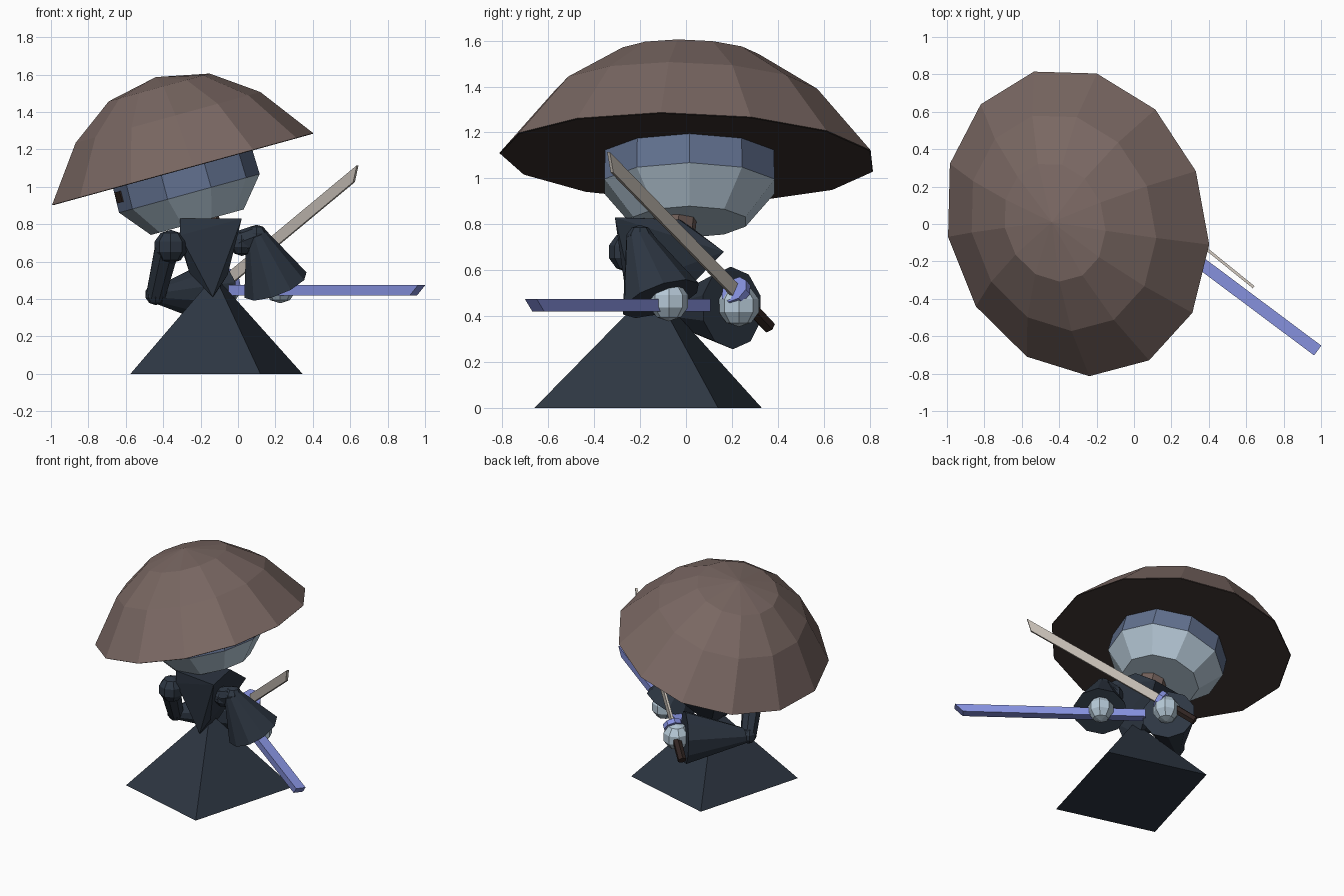
import bpy, bmesh, math
from mathutils import Vector, Matrix

if "Cube" in bpy.data.objects:
    bpy.data.objects.remove(bpy.data.objects["Cube"])


def material(name, r, g, b):
    lin = [((c / 255 + 0.055) / 1.055) ** 2.4 for c in (r, g, b)]
    m = bpy.data.materials.new(name)
    m.diffuse_color = (*lin, 1)
    m.use_nodes = True
    m.node_tree.nodes["Principled BSDF"].inputs["Base Color"].default_value = m.diffuse_color
    return m


STRAW = material("straw brown", 121, 103, 98)
LINING = material("dark hat lining", 60, 50, 48)
ROBE = material("dark navy cloth", 45, 54, 66)
SKIN = material("pale blue grey", 182, 201, 215)
BAND = material("slate blue", 97, 112, 142)
STEEL = material("warm steel", 195, 187, 178)
VIOLET = material("violet lacquer", 134, 145, 222)
WRAP = material("dark brown wrap", 48, 36, 33)
NECK = material("neck brown", 112, 94, 88)


def finish(name, bm, *mats):
    bmesh.ops.recalc_face_normals(bm, faces=bm.faces)
    me = bpy.data.meshes.new(name)
    bm.to_mesh(me)
    bm.free()
    ob = bpy.data.objects.new(name, me)
    for m in mats:
        me.materials.append(m)
    bpy.context.collection.objects.link(ob)
    return ob


def loft(name, centre, a, b, n, sides, rings, mats, split=99, apex=None):
    """Stack (height, scale) rings along n; faces from ring `split` up get the second colour."""
    bm = bmesh.new()
    loops = []
    for h, s in rings:
        loops.append([bm.verts.new(centre + n * h + s * (a * math.cos(t) + b * math.sin(t)))
                      for t in (2 * math.pi * k / sides for k in range(sides))])
    bm.faces.new(loops[0])
    for i, (lo, hi) in enumerate(zip(loops, loops[1:])):
        for k in range(sides):
            j = (k + 1) % sides
            f = bm.faces.new((lo[k], lo[j], hi[j], hi[k]))
            f.material_index = int(i >= split)
    top = loops[-1]
    if apex:
        tip = bm.verts.new(centre + n * apex)
        for k in range(sides):
            f = bm.faces.new((top[k], top[(k + 1) % sides], tip))
            f.material_index = int(split < 99)
    else:
        bm.faces.new(top).material_index = int(split < 99)
    return finish(name, bm, *mats)


def tube(name, p, q, r1, r2, sides, mat):
    p, q = Vector(p), Vector(q)
    d = q - p
    mtx = Matrix.Translation((p + q) / 2) @ d.to_track_quat('Z', 'Y').to_matrix().to_4x4()
    bm = bmesh.new()
    bmesh.ops.create_cone(bm, cap_ends=True, segments=sides, radius1=r1, radius2=r2,
                          depth=d.length, matrix=mtx)
    return finish(name, bm, mat)


def ball(name, p, r, mat, segs=8, rings=5):
    bm = bmesh.new()
    bmesh.ops.create_uvsphere(bm, u_segments=segs, v_segments=rings, radius=r,
                              matrix=Matrix.Translation(p))
    return finish(name, bm, mat)


def hull(name, points, mat):
    bm = bmesh.new()
    for p in points:
        bm.verts.new(p)
    bmesh.ops.convex_hull(bm, input=bm.verts)
    return finish(name, bm, mat)


def bar(name, p, q, width, height, slant, mat):
    """Straight bar on edge, its far end cut at a slant."""
    p, q = Vector(p), Vector(q)
    d = (q - p).normalized()
    side = d.cross(Vector((0, 0, 1))).normalized()
    up = side.cross(d)
    pts = []
    for sx in (-1, 1):
        for sz in (-1, 1):
            off = side * sx * width / 2 + up * sz * height / 2
            pts += [p + off, q + off + d * sz * slant / 2]
    return hull(name, pts, mat)


# Tilted hat and head share one axis; the first hat ring is the lining's edge
up = Vector((-0.265, 0, 0.964))
along = Vector((0.964, 0, 0.265))
head = Vector((-0.26, 0.015, 0.965))
loft("hat", Vector((-0.303, 0.01, 1.09)), Vector((0.706, -0.12, 0.194)),
     Vector((0.02, 0.815, 0.006)), up, 13,
     [(0, 0.995), (0.003, 1), (0.29, 0.707), (0.457, 0.386)], [LINING, STRAW],
     split=1, apex=0.515)
loft("head", head, along * 0.39, Vector((0, 0.39, 0)), up, 10,
     [(-0.16, 0.66), (0, 1), (0.145, 0.99)], [SKIN, BAND], split=1)
tube("neck", (-0.17, -0.07, 0.66), (-0.2, -0.05, 0.84), 0.1, 0.1, 8, NECK)

# Eyes: thin plates on the two band facets under the lowest side of the brim
for label, sgn in (("left", 1), ("right", -1)):
    v0 = -along * 0.39
    v1 = 0.39 * (-along * math.cos(math.pi / 5) + Vector((0, -sgn * math.sin(math.pi / 5), 0)))
    out = (v0 + v1).normalized()
    hull(label + "_eye", [head + v0.lerp(v1, t) + up * h + out * o
                          for t in (0.12, 0.5) for h in (0.05, 0.11) for o in (-0.004, 0.005)],
         WRAP)

# Robe: four-sided skirt and inverted torso
c, u, v = Vector((-0.115, -0.165, 0)), Vector((0.46, 0.305, 0)), Vector((0.235, -0.495, 0))
hull("skirt", [c + u, c - u, c + v, c - v, Vector((-0.125, -0.145, 0.525))], ROBE)
hull("torso", [(-0.31, -0.27, 0.83), (0.02, -0.31, 0.83), (-0.31, -0.27, 0.74),
               (-0.05, 0.165, 0.68), (-0.31, 0.1, 0.70), (-0.2, -0.02, 0.82),
               (-0.04, -0.03, 0.82), (-0.135, -0.25, 0.41), (-0.13, -0.1, 0.41),
               (-0.26, -0.2, 0.54), (-0.055, -0.24, 0.53)], ROBE)

# Arm that holds the sword
ball("sword_shoulder", (-0.36, -0.25, 0.68), 0.09, ROBE)
tube("sword_upper_arm", (-0.38, -0.24, 0.67), (-0.44, -0.09, 0.42), 0.07, 0.055, 8, ROBE)
ball("sword_elbow", (-0.44, -0.09, 0.425), 0.058, ROBE)
tube("sword_sleeve", (-0.44, -0.09, 0.42), (-0.13, 0.2, 0.435), 0.045, 0.18, 10, ROBE)
ball("sword_hand", (-0.085, 0.23, 0.445), 0.092, SKIN)

# Arm that holds the scabbard
ball("scabbard_shoulder", (0.02, -0.19, 0.70), 0.07, ROBE)
tube("scabbard_upper_arm", (0.01, -0.19, 0.70), (0.1, -0.2, 0.735), 0.065, 0.06, 8, ROBE)
ball("scabbard_elbow", (0.1, -0.2, 0.735), 0.062, ROBE)
tube("scabbard_sleeve", (0.095, -0.21, 0.75), (0.2, -0.11, 0.475), 0.055, 0.18, 10, ROBE)
ball("scabbard_hand", (0.225, -0.075, 0.465), 0.088, SKIN)

# Sword and scabbard
d = Vector((0.68, -0.56, 0.60)).normalized()
base = Vector((-0.05, 0.22, 0.505))
bar("blade", base, (0.63, -0.33, 1.07), 0.015, 0.062, 0.07, STEEL)
tube("guard", base - d * 0.015, base + d * 0.02, 0.066, 0.066, 8, VIOLET)
tube("handle", base, base - d * 0.27, 0.03, 0.03, 6, WRAP)
bar("scabbard", (-0.03, 0.08, 0.447), (0.96, -0.66, 0.447), 0.065, 0.055, 0.055, VIOLET)
